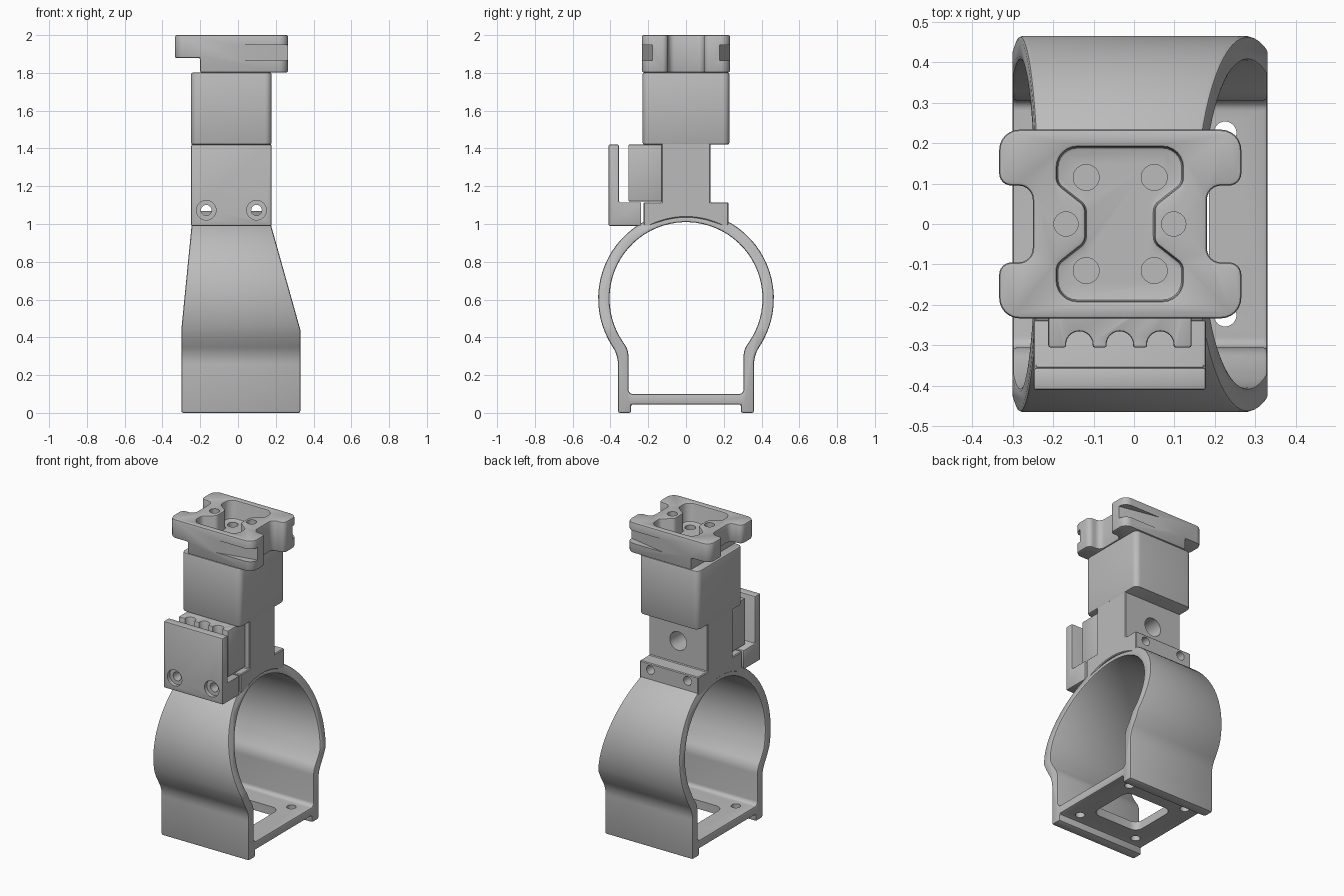
import bpy, bmesh
from math import sin, cos, tan, pi, radians
from mathutils import Vector, Matrix

if "Cube" in bpy.data.objects:
    bpy.data.objects.remove(bpy.data.objects["Cube"])

grey = bpy.data.materials.new("plain grey")
grey.use_nodes = True
grey.diffuse_color = (0.5, 0.5, 0.5, 1)
grey.node_tree.nodes["Principled BSDF"].inputs["Base Color"].default_value = (0.5, 0.5, 0.5, 1)

MID = -0.035            # centre of the tower in x
LEFT, RIGHT = -0.245, 0.175
cutters = []


def rounded(points, steps=6):
    """Outline from (u, v, radius) corners."""
    out = []
    for i, (u, v, r) in enumerate(points):
        p = Vector((u, v))
        if r == 0:
            out.append(p)
            continue
        d1 = (Vector(points[i - 1][:2]) - p).normalized()
        d2 = (Vector(points[(i + 1) % len(points)][:2]) - p).normalized()
        ang = d1.angle(d2)
        centre = p + (d1 + d2).normalized() * (r / sin(ang / 2))
        reach = r / tan(ang / 2)
        start, end = p + d1 * reach - centre, p + d2 * reach - centre
        turn = (pi - ang) * (1 if start.x * end.y - start.y * end.x > 0 else -1)
        for k in range(steps + 1):
            t = turn * k / steps
            out.append(centre + Vector((start.x * cos(t) - start.y * sin(t),
                                        start.x * sin(t) + start.y * cos(t))))
    return out


def rect(u0, u1, v0, v1, r=0):
    return rounded([(u0, v0, r), (u1, v0, r), (u1, v1, r), (u0, v1, r)])


def circle(u, v, r, n=32):
    return [(u + r * cos(2 * pi * k / n), v + r * sin(2 * pi * k / n)) for k in range(n)]


def arc(r, a0, a1, n=24):
    """Part of a circle around the ring centre, as sharp corners."""
    angles = [radians(a0 + (a1 - a0) * k / n) for k in range(n + 1)]
    return [(r * cos(a), 0.605 + r * sin(a), 0) for a in angles]


def mirror_u(half):
    return half + [(-u, v, r) for u, v, r in reversed(half)]


def mirror_v(half):
    return half + [(u, -v, r) for u, v, r in reversed(half)]


def prism(name, outline, axis, lo, hi):
    place = {"x": lambda u, v, h: (h, u, v),
             "y": lambda u, v, h: (u, h, v),
             "z": lambda u, v, h: (u, v, h)}[axis]
    bm = bmesh.new()
    low = [bm.verts.new(place(p[0], p[1], lo)) for p in outline]
    high = [bm.verts.new(place(p[0], p[1], hi)) for p in outline]
    bm.faces.new(low)
    bm.faces.new(high)
    n = len(low)
    for i in range(n):
        j = (i + 1) % n
        bm.faces.new((low[i], low[j], high[j], high[i]))
    bmesh.ops.recalc_face_normals(bm, faces=bm.faces)
    mesh = bpy.data.meshes.new(name)
    bm.to_mesh(mesh)
    bm.free()
    obj = bpy.data.objects.new(name, mesh)
    bpy.context.scene.collection.objects.link(obj)
    return obj


def cut(obj, outline, axis, lo, hi, operation="DIFFERENCE"):
    tool = prism("cutter", outline, axis, lo, hi)
    tool.hide_render = True
    cutters.append(tool)
    mod = obj.modifiers.new("cut", "BOOLEAN")
    mod.operation, mod.solver, mod.object = operation, "EXACT", tool


def bevel(obj, width, segments=2):
    mod = obj.modifiers.new("edge", "BEVEL")
    mod.width, mod.segments = width, segments
    mod.limit_method, mod.angle_limit = "ANGLE", radians(40)


def finish(obj):
    bpy.context.view_layer.update()
    graph = bpy.context.evaluated_depsgraph_get()
    mesh = bpy.data.meshes.new_from_object(obj.evaluated_get(graph))
    obj.modifiers.clear()
    obj.data = mesh
    mesh.materials.clear()
    mesh.materials.append(grey)
    bpy.ops.object.select_all(action="DESELECT")
    obj.select_set(True)
    bpy.context.view_layer.objects.active = obj
    bpy.ops.object.shade_smooth_by_angle(angle=radians(30))
    while cutters:
        bpy.data.objects.remove(cutters.pop())


# Ring with flat foot, tapered towards the top
outer = [(0.29, 0.045, 0), (0.29, 0, 0), (0.36, 0, 0), (0.36, 0.306, 0.17)]
inner = [(0.305, 0.1, 0.025), (0.305, 0.336, 0.11)]
ring = prism("ring", rounded(mirror_u(outer + arc(0.465, -33, 88))), "x", -0.5, 0.5)
cut(ring, rounded(mirror_u(inner + arc(0.405, -36, 88))), "x", -0.7, 0.7)
taper = [(-0.3, -0.1), (0.33, -0.1), (0.33, 0.44), (0.145, 1.1), (-0.235, 1.1), (-0.3, 0.44)]
cut(ring, taper, "y", -0.7, 0.7, "INTERSECT")
bevel(ring, 0.01)
cut(ring, rect(-0.155, 0.185, -0.16, 0.16, 0.05), "z", -0.1, 0.2)
for x in (-0.2, 0.225):
    for y in (-0.225, 0.225):
        cut(ring, circle(x, y, 0.028), "z", -0.1, 0.2)
finish(ring)

# Collar and column
half = [(0.225, 1.115, 0), (0.13, 1.115, 0), (0.13, 1.44, 0)]
saddle = arc(0.43, 88, 58.4, 10)
profile = mirror_u([p for p in saddle] + half)
column = prism("collar_and_column", rounded(profile), "x", LEFT, RIGHT)
bevel(column, 0.005, 1)
cut(column, circle(MID, 1.26, 0.06), "y", -0.5, 0.5)
screws = (-0.168, 0.098)
for x in screws:
    cut(column, circle(x, 1.073, 0.028), "y", -0.6, 0.6)
finish(column)

# Upper block
block = prism("upper_block", rect(LEFT - 0.003, RIGHT + 0.003, -0.23, 0.23, 0.035), "z", 1.42, 1.802)
bevel(block, 0.01)
finish(block)

# Front clamp, an L in section
section = [(-0.41, 0.99), (-0.237, 0.99), (-0.237, 1.115), (-0.355, 1.115),
           (-0.355, 1.42), (-0.41, 1.42)]
clamp = prism("front_clamp", section, "x", LEFT - 0.003, RIGHT + 0.003)
bevel(clamp, 0.007)
for x in screws:
    cut(clamp, circle(x, 1.073, 0.028), "y", -0.6, 0)
    cut(clamp, circle(x, 1.073, 0.052), "y", -0.6, -0.385)
finish(clamp)

# Grooved insert behind the clamp
insert = prism("grooved_insert", rect(MID - 0.177, MID + 0.177, -0.305, -0.125), "z", 1.12, 1.42)
for k in (-1, 0, 1):
    cut(insert, circle(MID + 0.1 * k, -0.298, 0.033, 24), "z", 1, 1.6)
bevel(insert, 0.008)
finish(insert)

# Top plate with side notches
edge = [(-0.25, 0.095, 0.035), (-0.333, 0.095, 0.03), (-0.333, 0.233, 0.05),
        (0.265, 0.233, 0.05), (0.265, 0.095, 0.03), (0.18, 0.095, 0.035)]
plate = prism("top_plate", rounded(mirror_v(edge)), "z", 1.802, 2)
cut(plate, rect(-0.6, -0.2, 1.6, 1.878), "y", -0.5, 0.5)
# Waisted pocket
pocket = [(-0.12, 0.045, 0.03), (-0.19, 0.1, 0.03), (-0.19, 0.19, 0.05),
          (0.12, 0.19, 0.05), (0.12, 0.1, 0.03), (0.05, 0.045, 0.03)]
cut(plate, rounded(mirror_v(pocket)), "z", 1.88, 2.2)
bevel(plate, 0.013)
# Holes in the pocket and beside it
for x in (-0.118, 0.05):
    for y in (-0.115, 0.115):
        cut(plate, circle(x, y, 0.032), "z", 1.82, 1.95)
for x in screws:
    cut(plate, circle(x, 0, 0.03), "z", 1.82, 2.2)
# Wedge grooves on the front and back edges
for s in (-1, 1):
    wedge = [(-0.01, s * 0.235), (0.4, s * 0.235), (0.4, s * 0.165), (0.265, s * 0.178)]
    cut(plate, wedge, "z", 1.865, 1.947)
finish(plate)
